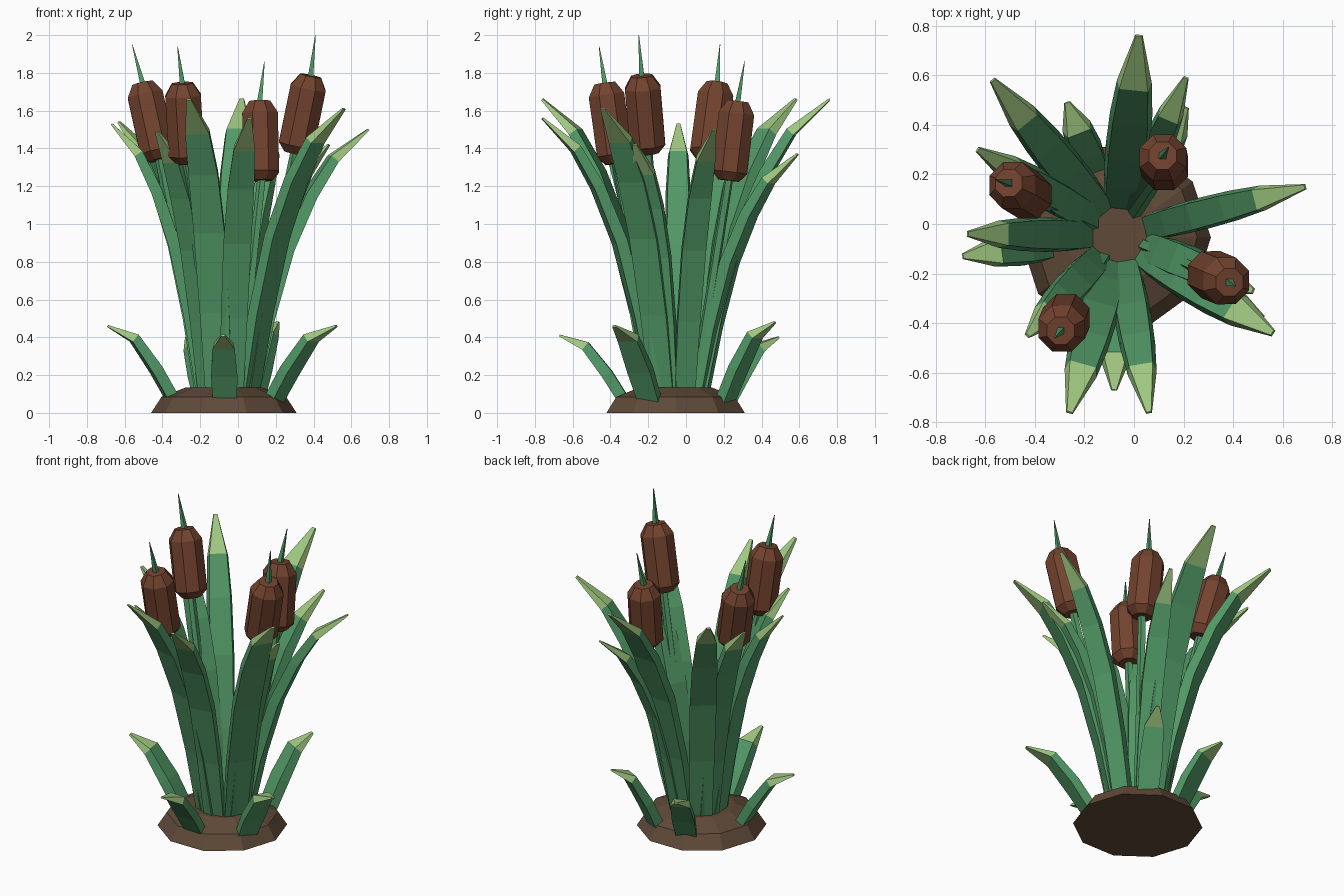
import bpy
import bmesh
import math
from mathutils import Vector

cube = bpy.data.objects.get("Cube")
if cube:
    bpy.data.objects.remove(cube, do_unlink=True)


def material(name, rgb):
    m = bpy.data.materials.new(name)
    m.use_nodes = True
    m.diffuse_color = (*rgb, 1)
    bsdf = next(n for n in m.node_tree.nodes if n.type == 'BSDF_PRINCIPLED')
    bsdf.inputs["Base Color"].default_value = (*rgb, 1)
    bsdf.inputs["Roughness"].default_value = 0.9
    return m


green = material("leaf green", (0.085, 0.32, 0.135))
pale = material("pale leaf tip", (0.35, 0.58, 0.22))
soil = material("soil brown", (0.115, 0.068, 0.040))
sienna = material("seed head brown", (0.17, 0.056, 0.028))

CENTRE = Vector((-0.06, -0.045, 0))


def loft(name, rings, mats, tip_rings=0):
    """Skin a list of point rings; the last tip_rings bands use the second material."""
    bm = bmesh.new()
    loops = [[bm.verts.new(p) for p in ring] for ring in rings]
    n = len(loops[0])
    for i, (a, b) in enumerate(zip(loops, loops[1:])):
        for j in range(n):
            k = (j + 1) % n
            f = bm.faces.new((a[j], a[k], b[k], b[j]))
            f.material_index = int(i >= len(loops) - 1 - tip_rings)
    bm.faces.new(loops[0][::-1])
    bm.faces.new(loops[-1]).material_index = int(tip_rings > 0)
    bmesh.ops.recalc_face_normals(bm, faces=bm.faces)
    mesh = bpy.data.meshes.new(name)
    bm.to_mesh(mesh)
    bm.free()
    for m in mats:
        mesh.materials.append(m)
    obj = bpy.data.objects.new(name, mesh)
    bpy.context.collection.objects.link(obj)
    return obj


def circle_rings(start, end, profile, sides, phase=0.5):
    """Rings of (distance, radius) along the line from start to end."""
    axis = (end - start).normalized()
    turn = Vector((0, 0, 1)).rotation_difference(axis)
    rings = []
    for d, r in profile:
        ring = []
        for j in range(sides):
            a = math.tau * (j + phase) / sides
            ring.append(start + axis * d + turn @ Vector((r * math.cos(a), r * math.sin(a), 0)))
        rings.append(ring)
    return rings


# Curve of a blade: outward fraction, height fraction, width factor, thickness
TALL = [(0, 0, 0.85, 0.06), (0.13, 0.28, 0.95, 0.065), (0.30, 0.55, 1, 0.065),
        (0.50, 0.75, 0.95, 0.06), (0.70, 0.89, 0.78, 0.05), (1, 1, 0.16, 0.01)]
SHORT = [(0, 0, 0.9, 0.06), (0.27, 0.42, 1, 0.06),
         (0.60, 0.84, 0.85, 0.05), (1, 1, 0.16, 0.01)]


def blade(name, tip, width, curve, base_radius, base_z):
    tip = Vector(tip)
    out = Vector((tip.x - CENTRE.x, tip.y - CENTRE.y, 0)).normalized()
    side = Vector((-out.y, out.x, 0))
    base = CENTRE + out * base_radius
    reach = (tip - base).dot(out)
    path = [base + out * (u * reach) + Vector((0, 0, base_z + v * (tip.z - base_z)))
            for u, v, w, t in curve]
    rings = []
    for i, (u, v, w, t) in enumerate(curve):
        along = (path[min(i + 1, len(path) - 1)] - path[max(i - 1, 0)]).normalized()
        inner = side.cross(along).normalized()
        if inner.z < 0:
            inner.negate()
        wide, thick = side * (w * width / 2), inner * (t / 2)
        p = path[i]
        rings.append([p - wide - thick, p + wide - thick,
                      p + wide * 0.83 + thick, p - wide * 0.83 + thick])
    return loft(name, rings, [green, pale], 1)


# Soil mound
loft("soil_mound", circle_rings(
    Vector((-0.075, -0.055, 0)), Vector((-0.075, -0.055, 1)),
    [(0, 0.385), (0.085, 0.33), (0.135, 0.2)], 10, 0), [soil])

# Tall blades: tip position and width
tall_blades = [
    ((0.02, 0.76, 1.66), 0.18), ((0.21, 0.59, 1.37), 0.13),
    ((-0.57, 0.58, 1.66), 0.16), ((0.69, 0.15, 1.50), 0.13),
    ((0.56, -0.44, 1.61), 0.17), ((0.06, -0.76, 1.56), 0.15),
    ((-0.26, -0.76, 1.66), 0.17), ((-0.67, -0.04, 1.53), 0.14),
    ((-0.63, 0.30, 1.54), 0.14), ((-0.43, -0.45, 1.49), 0.14),
    ((0.48, -0.27, 1.42), 0.15)]
for i, (tip, width) in enumerate(tall_blades):
    blade(f"tall_blade_{i + 1}", tip, width, TALL, 0.13, 0.1)

# Short blades round the edge of the mound
short_blades = [(-0.08, -0.67, 0.41), (0.52, -0.38, 0.46), (0.21, 0.47, 0.48),
                (-0.27, 0.49, 0.40), (-0.69, -0.13, 0.46)]
for i, tip in enumerate(short_blades):
    blade(f"short_blade_{i + 1}", tip, 0.14, SHORT, 0.28, 0.06)

# Reeds: head bottom, head top and spike tip
reeds = [
    ((-0.415, 0.11, 1.34), (-0.505, 0.165, 1.745), (-0.56, 0.18, 1.95)),
    ((-0.27, -0.37, 1.32), (-0.295, -0.43, 1.745), (-0.32, -0.46, 1.94)),
    ((0.125, 0.225, 1.23), (0.115, 0.275, 1.65), (0.14, 0.31, 1.86)),
    ((0.30, -0.20, 1.375), (0.385, -0.235, 1.785), (0.41, -0.25, 2.0))]
for i, points in enumerate(reeds):
    low, high, spike = (Vector(p) for p in points)
    length = (high - low).length
    out = Vector((low.x - CENTRE.x, low.y - CENTRE.y, 0))
    foot = CENTRE + out.normalized() * 0.11 + Vector((0, 0, 0.1))
    stem = (low - foot).length
    loft(f"reed_stem_{i + 1}", circle_rings(
        foot, low, [(0, 0.03), (stem + 0.01, 0.024)], 5), [green])
    loft(f"seed_head_{i + 1}", circle_rings(
        low, high, [(0, 0.06), (0.045, 0.102), (length - 0.065, 0.102),
                    (length, 0.06)], 8), [sienna])
    loft(f"reed_spike_{i + 1}", circle_rings(
        high, spike, [(-0.01, 0.02), ((spike - high).length, 0.002)], 4), [green])
